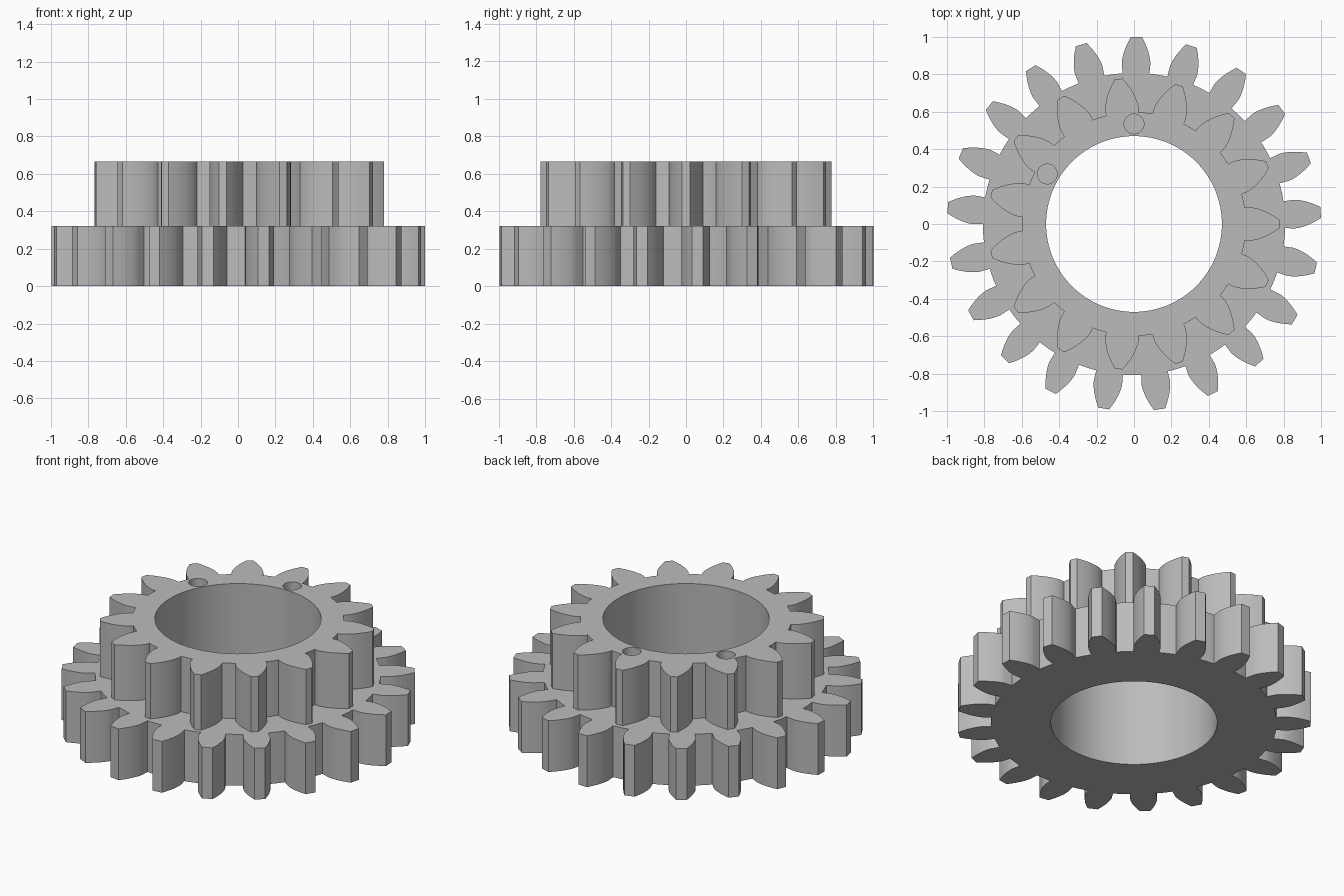
import bpy
import bmesh
import math

if "Cube" in bpy.data.objects:
    bpy.data.objects.remove(bpy.data.objects["Cube"])

MODULE = 0.087
PRESSURE = math.radians(20)
STEP_Z = 0.32
TOP_Z = 0.665
BORE = 0.47

# Single plain material
steel = bpy.data.materials.new("plain grey")
steel.use_nodes = True
GREY = (0.5, 0.5, 0.5, 1)
steel.diffuse_color = GREY
steel.node_tree.nodes["Principled BSDF"].inputs["Base Color"].default_value = GREY


def polar(r, a):
    return r * math.cos(a), r * math.sin(a)


def gear_outline(teeth, root, tip, base_half, phase, steps=8):
    """Involute tooth outline; base_half is the tooth's half angle at its foot."""
    base = MODULE * teeth / 2 * math.cos(PRESSURE)
    pitch = 2 * math.pi / teeth
    start = max(root, base)
    flank = [(root, base_half)] if root < base else []
    for i in range(steps + 1):
        r = start + (tip - start) * (i / steps) ** 1.5
        p = math.acos(base / r)
        flank.append((r, base_half - (math.tan(p) - p)))
    if root >= base:
        flank[0] = (root, base_half)
    points = []
    for t in range(teeth):
        mid = phase + t * pitch
        points += [polar(r, mid - a) for r, a in flank]
        points += [polar(r, mid + a) for r, a in reversed(flank)]
        # rounded root land up to the next tooth
        gap = pitch - 2 * base_half
        points += [polar(root, mid + base_half + gap * k / 4) for k in (1, 2, 3)]
    return points


def prism(name, outline, z0, z1):
    bm = bmesh.new()
    face = bm.faces.new([bm.verts.new((x, y, z0)) for x, y in outline])
    solid = bmesh.ops.extrude_face_region(bm, geom=[face])
    top = [v for v in solid["geom"] if isinstance(v, bmesh.types.BMVert)]
    bmesh.ops.translate(bm, verts=top, vec=(0, 0, z1 - z0))
    bmesh.ops.recalc_face_normals(bm, faces=bm.faces)
    mesh = bpy.data.meshes.new(name)
    bm.to_mesh(mesh)
    bm.free()
    mesh.materials.append(steel)
    obj = bpy.data.objects.new(name, mesh)
    bpy.context.collection.objects.link(obj)
    return obj


def circle(r, n, cx=0, cy=0):
    return [(cx + x, cy + y) for x, y in
            (polar(r, 2 * math.pi * i / n) for i in range(n))]


def combine(target, tool, operation):
    mod = target.modifiers.new(operation.lower(), "BOOLEAN")
    mod.operation = operation
    mod.solver = "EXACT"
    mod.object = tool
    bpy.context.view_layer.objects.active = target
    bpy.ops.object.modifier_apply(modifier=mod.name)
    bpy.data.objects.remove(tool)


# Wide lower gear and narrow upper gear, joined into one solid
gear = prism("stepped_gear",
             gear_outline(21, 0.808, 1.0, math.radians(5.1), math.radians(89.25)),
             0, STEP_Z)
upper = prism("upper_gear",
              gear_outline(15, 0.598, 0.78, math.radians(8.4), 0),
              STEP_Z / 2, TOP_Z)
combine(gear, upper, "UNION")

# Central bore
combine(gear, prism("bore_cutter", circle(BORE, 128), -0.1, 1), "DIFFERENCE")

# Two blind pin holes in the top face
for angle in (90, 150):
    x, y = polar(0.535, math.radians(angle))
    pin = prism("pin_hole_cutter", circle(0.053, 40, x, y), TOP_Z - 0.2, 1)
    combine(gear, pin, "DIFFERENCE")

# Smooth flanks and bore, crisp edges
bpy.ops.object.select_all(action="DESELECT")
gear.select_set(True)
bpy.context.view_layer.objects.active = gear
bpy.ops.object.shade_smooth_by_angle(angle=math.radians(25))
